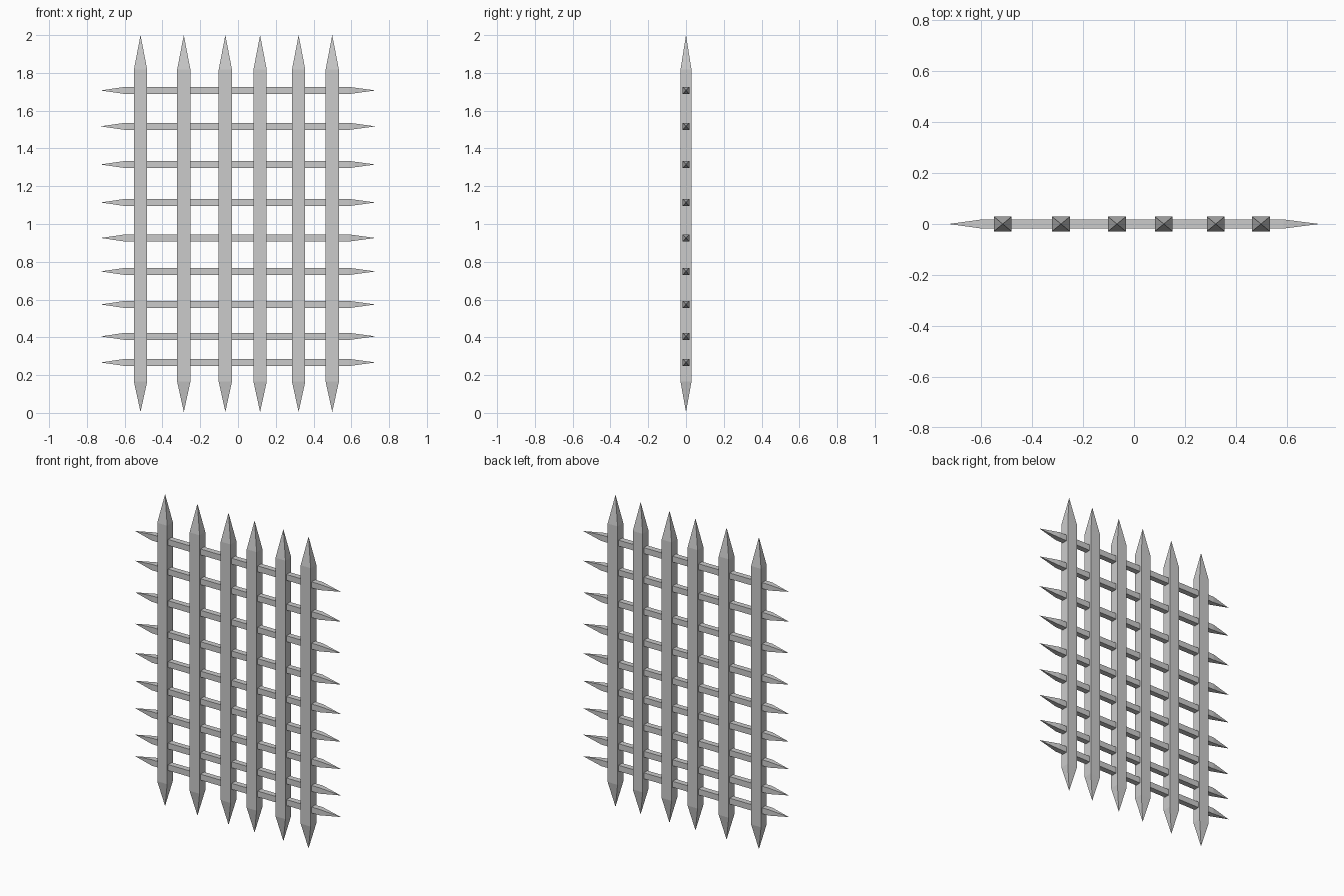
import bpy
import bmesh
from mathutils import Vector

if "Cube" in bpy.data.objects:
    bpy.data.objects.remove(bpy.data.objects["Cube"])


def spiked_bar(name, axis, cross, half, ends, shoulders, center):
    """Square bar along an axis (0=x, 2=z) with a pyramid point at each end."""
    bm = bmesh.new()

    def point(along, a, y):
        co = Vector(center)
        co[axis] = along
        co[cross] += a
        co.y += y
        return bm.verts.new(co)

    corners = [(-1, -1), (1, -1), (1, 1), (-1, 1)]
    rings = [[point(s, half[0] * a, half[1] * b) for a, b in corners] for s in shoulders]
    tips = [point(e, 0, 0) for e in ends]
    for i in range(4):
        j = (i + 1) % 4
        bm.faces.new((rings[0][i], rings[0][j], rings[1][j], rings[1][i]))
        bm.faces.new((tips[0], rings[0][j], rings[0][i]))
        bm.faces.new((tips[1], rings[1][i], rings[1][j]))
    bmesh.ops.recalc_face_normals(bm, faces=bm.faces[:])
    mesh = bpy.data.meshes.new(name)
    bm.to_mesh(mesh)
    bm.free()
    obj = bpy.data.objects.new(name, mesh)
    bpy.context.collection.objects.link(obj)
    return obj


# Thick upright stakes, unevenly spaced
for i, x in enumerate((-0.516, -0.287, -0.067, 0.117, 0.321, 0.499)):
    spiked_bar(f"upright_stake_{i + 1}", 2, 0, (0.035, 0.029),
               (0.005, 2.0), (0.165, 1.818), (x, 0, 0))

# Thin horizontal rails passing through the stakes
for i, z in enumerate((0.267, 0.405, 0.574, 0.749, 0.926, 1.114, 1.315, 1.517, 1.707)):
    spiked_bar(f"cross_rail_{i + 1}", 0, 2, (0.019, 0.018),
               (-0.728, 0.728), (-0.597, 0.587), (0, 0, z))
